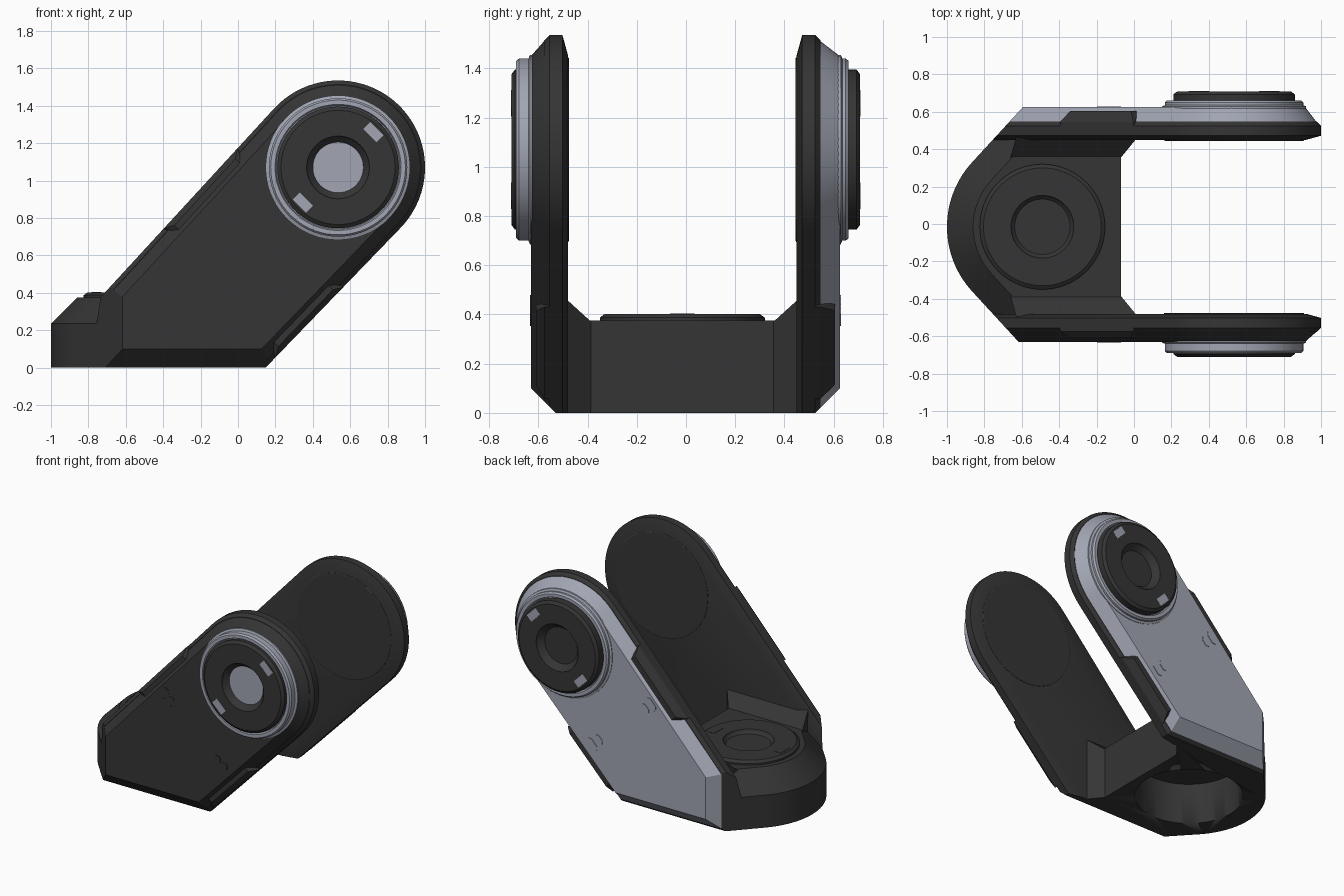
import bpy, bmesh, math
from mathutils import Vector

if "Cube" in bpy.data.objects:
    bpy.data.objects.remove(bpy.data.objects["Cube"])

YC = -0.015                      # mirror plane of the fork
CX, CZ, R = 0.535, 1.07, 0.465   # arm eye centre and radius
AL, AR = math.radians(47.4), math.radians(46)


def material(name, c):
    m = bpy.data.materials.new(name)
    m.diffuse_color = (*c, 1)
    m.use_nodes = True
    m.node_tree.nodes["Principled BSDF"].inputs["Base Color"].default_value = m.diffuse_color
    return m


DARK = material("dark_plastic", (0.035, 0.035, 0.035))
GREY = material("blue_grey_plastic", (0.36, 0.38, 0.45))


def finish(name, bm, mat):
    bmesh.ops.recalc_face_normals(bm, faces=bm.faces)
    me = bpy.data.meshes.new(name)
    bm.to_mesh(me)
    bm.free()
    me.shade_smooth()
    me.set_sharp_from_angle(angle=math.radians(20))
    me.materials.append(mat)
    ob = bpy.data.objects.new(name, me)
    bpy.context.collection.objects.link(ob)
    return ob


def loft(name, rings, mat, cuts=()):
    """Skin equal-length rings, cap both ends, then slice by planes."""
    bm = bmesh.new()
    vs = [[bm.verts.new(p) for p in ring] for ring in rings]
    n = len(vs[0])
    for a, b in zip(vs, vs[1:]):
        for i in range(n):
            bm.faces.new((a[i], a[(i + 1) % n], b[(i + 1) % n], b[i]))
    bm.faces.new(vs[0])
    bm.faces.new(vs[-1])
    bmesh.ops.recalc_face_normals(bm, faces=bm.faces)
    for co, no in cuts:
        res = bmesh.ops.bisect_plane(bm, geom=bm.verts[:] + bm.edges[:] + bm.faces[:],
                                     plane_co=co, plane_no=no, clear_outer=True)
        edges = [e for e in res["geom_cut"] if isinstance(e, bmesh.types.BMEdge) and e.is_boundary]
        if edges:
            bmesh.ops.holes_fill(bm, edges=edges)
    return finish(name, bm, mat)


def hull(name, pts, mat):
    bm = bmesh.new()
    for p in pts:
        bm.verts.new(p)
    bmesh.ops.convex_hull(bm, input=bm.verts)
    bmesh.ops.dissolve_limit(bm, angle_limit=0.01, verts=bm.verts, edges=bm.edges)
    return finish(name, bm, mat)


def lathe(name, profile, place, mat, n=72):
    return loft(name, [[place(r * math.cos(2 * math.pi * i / n), r * math.sin(2 * math.pi * i / n), h)
                        for i in range(n)] for r, h in profile], mat)


def hub_disc(name, r, h0, h1, place, slot_angle, slot_mat):
    """Dished round cap with two inlaid slots."""
    lathe(name, [(r, h0), (r, h1 - .015), (r - .02, h1), (.168, h1), (.163, h1 - .012),
                 (.135, h1 - .04), (.13, h1 - .045)], place, DARK)
    for k in range(2):
        a = slot_angle + k * math.pi
        ca, sa = math.cos(a), math.sin(a)
        pts = [place(u * ca - v * sa, u * sa + v * ca, h)
               for u in (.24, .293) for v in (-.05, .05) for h in (h1 - .01, h1 + .002)]
        hull(f"{name}_slot_{k + 1}", pts, slot_mat)


def edge_pt(left, s, off):
    """Point on a long arm edge, s back from the eye, off inward."""
    a = AL if left else AR
    k = -1 if left else 1
    return (CX + k * (R - off) * math.sin(a) - s * math.cos(a),
            CZ - k * (R - off) * math.cos(a) - s * math.sin(a))


def outline(off):
    def foot(left):
        x, z = edge_pt(left, 0, off)
        return (x - z / math.tan(AL if left else AR), 0)
    a0, a1 = AR - math.pi / 2, AL + math.pi / 2
    arc = [(CX + (R - off) * math.cos(a), CZ + (R - off) * math.sin(a))
           for a in (a0 + (a1 - a0) * i / 40 for i in range(41))]
    return [foot(True), foot(False)] + arc


# Arms, covers, hubs and trims on both sides
for side, tag, face, ring_top, disc_top, cover_mat in (
        (-1, "front", .615, .675, .695, DARK), (1, "back", .640, .676, .723, GREY)):

    def P(x, z, d, side=side):
        return Vector((x, YC + side * d, z))

    def H(u, v, d):
        return P(CX + u, CZ + v, d)

    cuts = [(P(-.49 - .51 * math.sin(AL), 0, .51 * math.cos(AL)) + Vector((0, 0, 0)),
             Vector((-math.sin(AL), side * math.cos(AL), 0))),
            (P(0, 0, face - .1), Vector((0, side, -1)).normalized())]

    def plate(name, sections, mat):
        loft(name, [[P(x, z, d) for x, z in outline(off)] for d, off in sections], mat, cuts)

    plate(tag + "_arm", [(.465, .08), (.487, 0), (.54, 0), (.562, .022)], DARK)
    plate(tag + "_arm_cover", [(.562, .025), (face, .085)], cover_mat)
    lathe(tag + "_inner_disc", [(.375, .47), (.375, .463), (.37, .46)], H, DARK)
    lathe(tag + "_hub_ring", [(.385, face - .01), (.385, face + .004), (.37, face + .01),
                              (.37, ring_top - .012), (.36, ring_top), (.337, ring_top),
                              (.33, ring_top - .02)], H, GREY)
    hub_disc(tag + "_hub_cap", .325, ring_top - .03, disc_top, H, math.pi / 4, GREY)

    # dark inserts in the cover edges
    for left, s0, s1 in ((True, .29, .87), (False, .44, .96)):
        pts = []
        for s, t in ((s0, .05), (s1, -.05)):
            for ds, off, d in ((0, 0, .5), (0, 0, .56), (t, .03, face - .02), (t, .09, face - .02), (0, .09, .5)):
                pts.append(P(*edge_pt(left, s + ds, off), d))
        hull(f"{tag}_{'upper' if left else 'lower'}_edge_insert", pts, DARK)

    # small latch pads on the cover
    ca, sa = math.cos(AL), math.sin(AL)
    for k, (x, z) in enumerate(((-.13, .79), (.29, .42))):
        for j, (u0, u1) in enumerate(((-.062, -.006), (.006, .062))):
            c = .018
            w = .05 if j == k else .04
            shape = [(u0 + c, -w), (u1 - c, -w), (u1, -w + c), (u1, w - c),
                     (u1 - c, w), (u0 + c, w), (u0, w - c), (u0, -w + c)]
            hull(f"{tag}_latch_{k + 1}_{j + 1}",
                 [P(x + v * ca + u * sa, z + v * sa - u * ca, d)
                  for u, v in shape for d in (face - .01, face + .004)], cover_mat)

    # sloped gusset between base and arm
    hull(tag + "_gusset", [P(-.66, .37, .37), P(-.07, .37, .37), P(-.63, .47, .48), P(.02, .47, .48),
                           P(-.63, .3, .48), P(.02, .3, .48), P(-.07, .3, .37)], DARK)


# Rounded base block with chamfered nose
def base_ring(z, off):
    r = .51 - off
    half = math.pi / 2 - AL
    a0 = math.pi - half
    arc = [(-.49 + r * math.cos(a), r * math.sin(a)) for a in (a0 + 2 * half * i / 28 for i in range(29))]
    x0, y0 = arc[0]
    corner = x0 + (.48 - y0) / math.tan(AL)
    pts = [(-.07, -.37), (.02, -.48)]
    pts = [(.02, .48), (corner, .48)] + arc + [(corner, -.48), (.02, -.48), (-.07, -.37), (-.07, .37)]
    return [Vector((x, YC + y, z)) for x, y in pts]


def B(u, v, h):
    return Vector((-.49 + u, YC + v, h))


base = loft("base", [base_ring(0, 0), base_ring(.235, 0), base_ring(.375, .14)], DARK)

# Socket hollowed into the underside
cutter = lathe("socket_cutter", [(.36, -.1), (.36, .3)], B, DARK)
cutter.hide_render = True
cutter.hide_viewport = True
mod = base.modifiers.new("socket", 'BOOLEAN')
mod.operation = 'DIFFERENCE'
mod.object = cutter
mod.solver = 'EXACT'

hub_disc("base_cap", .335, .36, .402, B, 0, DARK)
